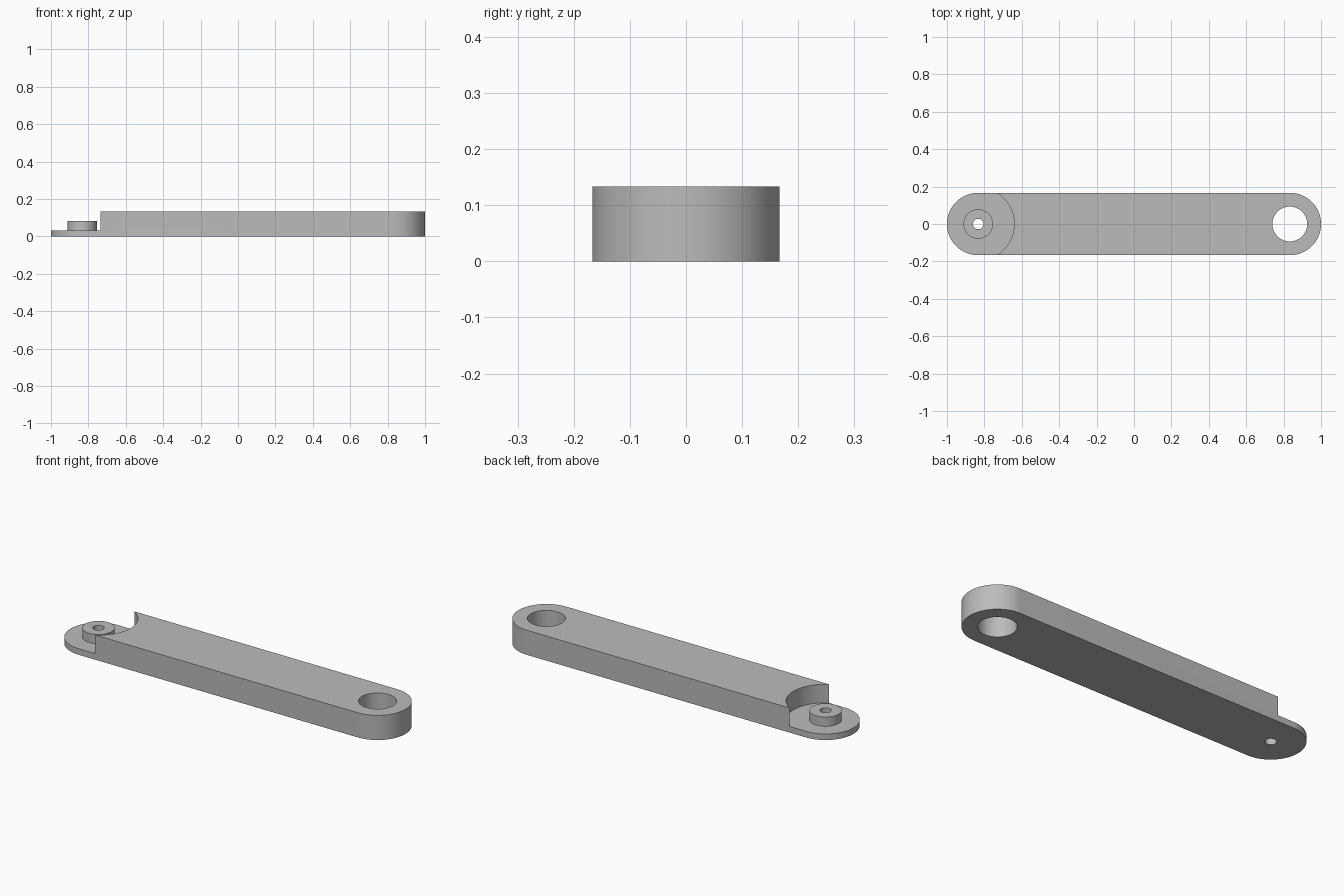
import bpy
import bmesh
import math

if "Cube" in bpy.data.objects:
    bpy.data.objects.remove(bpy.data.objects["Cube"])

RADIUS = 0.167          # rounded ends and half width
PIVOT = 1 - RADIUS      # distance of each pivot from the middle
BASE, BOSS, TOP = 0.033, 0.083, 0.133

grey = bpy.data.materials.new("grey plastic")
grey.use_nodes = True
colour = (0.5, 0.5, 0.5, 1)
grey.diffuse_color = colour
grey.node_tree.nodes["Principled BSDF"].inputs["Base Color"].default_value = colour


def arc(x, r, start, end, steps=48):
    return [(x + r * math.cos(start + (end - start) * i / steps),
             r * math.sin(start + (end - start) * i / steps)) for i in range(steps + 1)]


def prism(name, outline, bottom, top):
    """Extrude a flat outline between two heights."""
    bm = bmesh.new()
    face = bm.faces.new([bm.verts.new((x, y, bottom)) for x, y in outline])
    side = bmesh.ops.extrude_face_region(bm, geom=[face])["geom"]
    bmesh.ops.translate(bm, vec=(0, 0, top - bottom),
                        verts=[v for v in side if isinstance(v, bmesh.types.BMVert)])
    bmesh.ops.recalc_face_normals(bm, faces=bm.faces)
    mesh = bpy.data.meshes.new(name)
    bm.to_mesh(mesh)
    bm.free()
    mesh.materials.append(grey)
    obj = bpy.data.objects.new(name, mesh)
    bpy.context.collection.objects.link(obj)
    return obj


def disc(name, x, r, bottom, top):
    return prism(name, arc(x, r, 0, math.tau, 96)[:-1], bottom, top)


def combine(obj, tool, operation):
    """Apply a boolean and discard the tool."""
    bpy.context.view_layer.objects.active = obj
    mod = obj.modifiers.new(operation.lower(), "BOOLEAN")
    mod.operation, mod.object, mod.solver = operation, tool, "EXACT"
    bpy.ops.object.modifier_apply(modifier=mod.name)
    bpy.data.objects.remove(tool)


# Long bar with rounded ends
quarter = math.pi / 2
outline = arc(PIVOT, RADIUS, -quarter, quarter) + arc(-PIVOT, RADIUS, quarter, 3 * quarter)
arm = prism("link_arm", outline, 0, TOP)

# Round clearance recess, leaving a thin tab with a raised boss
combine(arm, disc("recess_cutter", -PIVOT, 0.193, BASE, 0.3), "DIFFERENCE")
combine(arm, disc("boss", -PIVOT, 0.079, BASE / 2, BOSS), "UNION")

# Pin hole through the boss and large pivot hole at the far end
combine(arm, disc("pin_hole_cutter", -PIVOT, 0.028, -0.1, 0.3), "DIFFERENCE")
combine(arm, disc("pivot_hole_cutter", PIVOT, 0.093, -0.1, 0.3), "DIFFERENCE")

# Smooth round walls, crisp edges
bpy.ops.object.select_all(action="DESELECT")
arm.select_set(True)
bpy.context.view_layer.objects.active = arm
bpy.ops.object.shade_smooth_by_angle(angle=math.radians(30))
